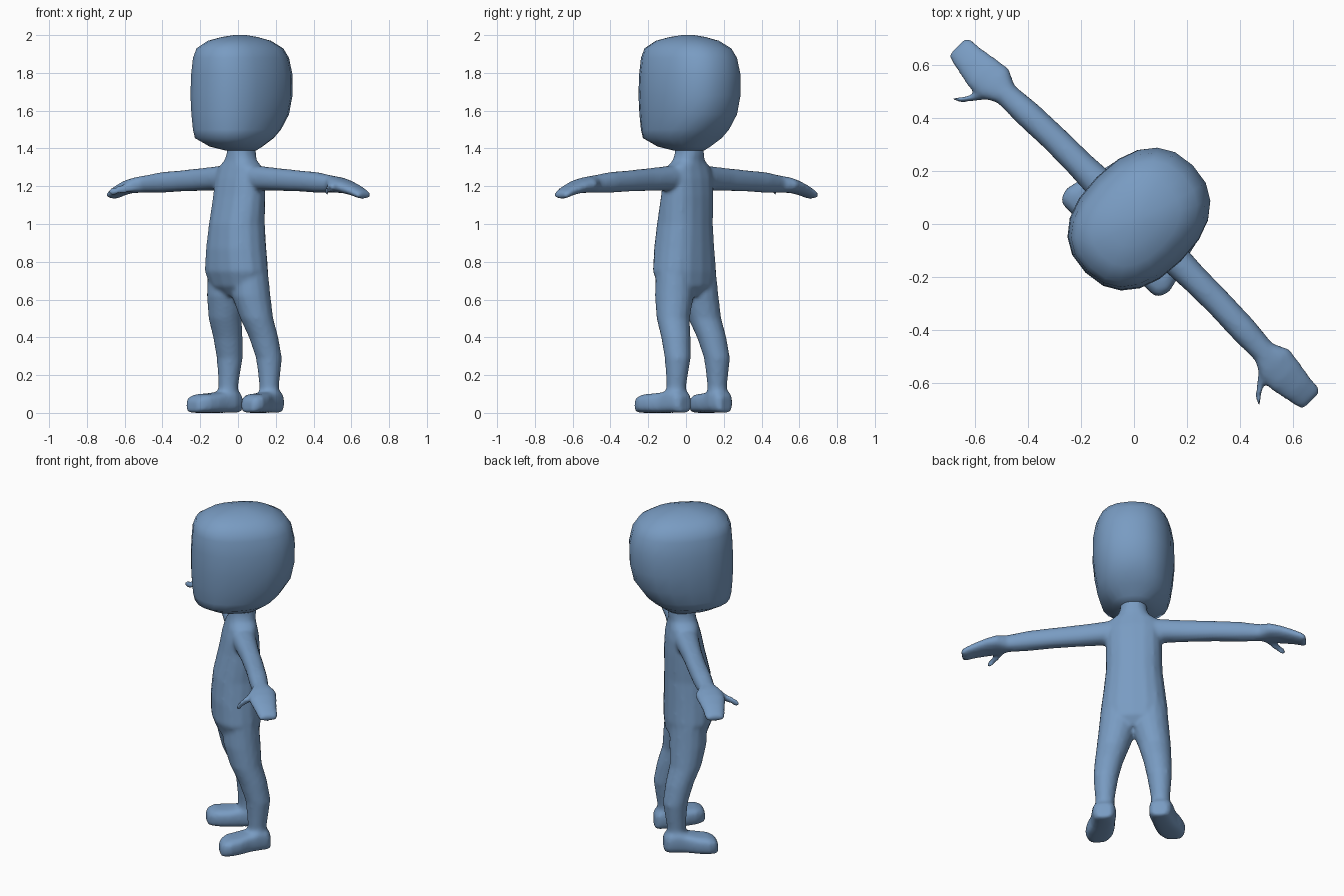
import bpy, bmesh, math
from mathutils import Vector, Matrix

skin = bpy.data.materials.new("steel_blue")
skin.diffuse_color = (0.19, 0.33, 0.54, 1)
TURN = Matrix.Rotation(math.radians(-45), 4, 'Z')   # figure stands diagonally


def loft(bm, rings, sides=16):
    """Bridge rings given as (centre, axis_a, axis_b, exponent) and cap both ends."""
    loops = []
    for centre, a, b, e in rings:
        loop = []
        for i in range(sides):
            t = 2 * math.pi * i / sides
            c, s = math.cos(t), math.sin(t)
            p = (Vector(centre)
                 + Vector(a) * math.copysign(abs(c) ** (2 / e), c)
                 + Vector(b) * math.copysign(abs(s) ** (2 / e), s))
            loop.append(bm.verts.new(p))
        loops.append(loop)
    for l0, l1 in zip(loops, loops[1:]):
        for i in range(sides):
            j = (i + 1) % sides
            bm.faces.new((l0[i], l0[j], l1[j], l1[i]))
    bm.faces.new(loops[0][::-1])
    bm.faces.new(loops[-1])


def upright(rows, e):
    """Rows (z, half width, front, back) to horizontal rings."""
    return [((0, (f + b) / 2, z), (w, 0, 0), (0, (b - f) / 2, 0), e)
            for z, w, f, b in rows]


def finish(bm, name):
    bmesh.ops.recalc_face_normals(bm, faces=bm.faces)
    bm.transform(TURN)
    for f in bm.faces:
        f.smooth = True
    me = bpy.data.meshes.new(name)
    bm.to_mesh(me)
    bm.free()
    ob = bpy.data.objects.new(name, me)
    bpy.context.collection.objects.link(ob)
    me.materials.append(skin)
    return ob


# Head: flat-fronted, fuller at the back
bm = bmesh.new()
loft(bm, upright([
    (1.39, .08, -.06, .10), (1.41, .12, -.16, .13), (1.455, .185, -.24, .185),
    (1.50, .20, -.25, .235), (1.58, .215, -.257, .29), (1.68, .225, -.26, .312),
    (1.79, .222, -.257, .314), (1.88, .207, -.25, .295), (1.93, .187, -.232, .26),
    (1.97, .135, -.17, .19), (1.99, .075, -.09, .115), (2.0, .025, -.02, .05)], 2.35), 20)
finish(bm, "head")

# Torso and neck
bm = bmesh.new()
loft(bm, upright([
    (.62, .09, -.07, .08), (.67, .165, -.115, .115), (.75, .187, -.145, .122),
    (.87, .172, -.147, .12), (1.0, .157, -.135, .118), (1.15, .155, -.10, .118),
    (1.24, .155, -.082, .112), (1.30, .14, -.065, .10), (1.335, .09, -.055, .095),
    (1.37, .075, -.05, .10), (1.44, .07, -.045, .10)], 2.3))

for s in (1, -1):
    # Arm and mitten hand: (x, y, z, half depth, half height)
    loft(bm, [((s * x, y, z), (0, d, 0), (0, 0, h), 2.2) for x, y, z, d, h in [
        (.08, .015, 1.245, .07, .07), (.2, .015, 1.24, .06, .063),
        (.3, .015, 1.235, .054, .06), (.44, .015, 1.228, .052, .056),
        (.58, .01, 1.22, .052, .055), (.69, .005, 1.212, .046, .046),
        (.75, .003, 1.207, .078, .042), (.81, -.002, 1.198, .075, .036),
        (.88, .0, 1.178, .062, .030), (.93, .003, 1.157, .055, .025),
        (.948, .004, 1.152, .046, .018)]])
    # Thumb
    loft(bm, [((s * x, y, z), (s * r, -r * .5, 0), (0, 0, r), 2) for x, y, z, r in [
        (.72, -.03, 1.20, .03), (.75, -.07, 1.193, .027),
        (.775, -.105, 1.182, .023), (.80, -.137, 1.172, .023),
        (.81, -.15, 1.168, .014)]], 10)
    # Leg: (x, y, z, radius)
    loft(bm, [((s * x, y, z), (r, 0, 0), (0, r, 0), 2) for x, y, z, r in [
        (.085, .0, .74, .10), (.093, .005, .62, .103), (.118, .022, .5, .088),
        (.134, .058, .4, .078), (.147, .085, .29, .069), (.151, .083, .2, .058),
        (.153, .08, .14, .052), (.155, .08, .06, .06)]])
    # Foot, heel to toe: (x, y, half width, top height)
    loft(bm, [((s * x, y, h / 2), (w, 0, 0), (0, 0, h / 2), 3.2) for x, y, w, h in [
        (.153, .15, .04, .09), (.155, .13, .06, .115), (.158, .08, .068, .13),
        (.168, .03, .068, .112), (.185, -.03, .078, .104), (.198, -.085, .078, .10),
        (.205, -.12, .062, .088), (.208, -.138, .04, .065)]])

# Fuse the limbs into one soft skin
body = finish(bm, "body")
fuse = body.modifiers.new("fuse", 'REMESH')
fuse.mode = 'VOXEL'
fuse.voxel_size = 0.011
fuse.use_smooth_shade = True
soft = body.modifiers.new("soften", 'SMOOTH')
soft.factor = 0.5
soft.iterations = 6
